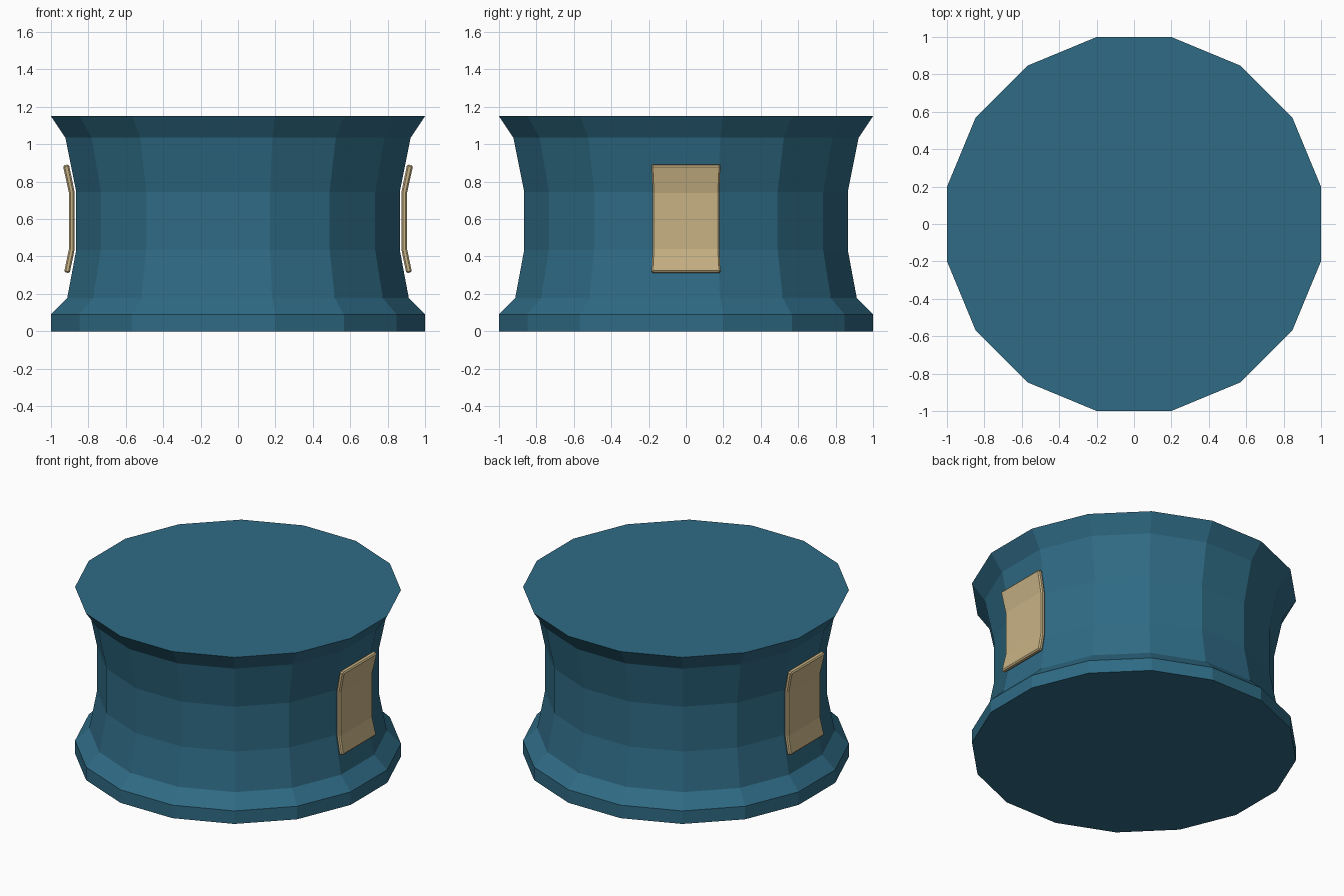
import bpy, bmesh, math

if "Cube" in bpy.data.objects:
    bpy.data.objects.remove(bpy.data.objects["Cube"])

def material(name, rgb):
    m = bpy.data.materials.new(name)
    m.diffuse_color = (*rgb, 1)
    m.use_nodes = True
    m.node_tree.nodes["Principled BSDF"].inputs["Base Color"].default_value = m.diffuse_color
    return m

def finish(bm, name, mat):
    bmesh.ops.recalc_face_normals(bm, faces=bm.faces)
    me = bpy.data.meshes.new(name)
    bm.to_mesh(me)
    bm.free()
    me.materials.append(mat)
    ob = bpy.data.objects.new(name, me)
    bpy.context.collection.objects.link(ob)
    return ob

def bridge(bm, rings):
    """Skin a stack of vertex rings and cap both ends."""
    n = len(rings[0])
    for a, b in zip(rings, rings[1:]):
        for i in range(n):
            j = (i + 1) % n
            bm.faces.new((a[i], a[j], b[j], b[i]))
    bm.faces.new(rings[0])
    bm.faces.new(rings[-1])

teal = material("teal", (0.028, 0.146, 0.232))
tan = material("tan", (0.58, 0.45, 0.235))

# Waisted drum: 16 sides, (flat-to-flat radius, height)
SIDES = 16
profile = [(1.0, 0), (1.0, 0.09), (0.913, 0.178), (0.865, 0.435),
           (0.865, 0.745), (0.923, 1.035), (1.0, 1.15)]
bm = bmesh.new()
rings = []
for r, z in profile:
    R = r / math.cos(math.pi / SIDES)
    angles = [2 * math.pi * (i + 0.5) / SIDES for i in range(SIDES)]
    rings.append([bm.verts.new((R * math.cos(a), R * math.sin(a), z)) for a in angles])
bridge(bm, rings)
finish(bm, "drum_body", teal)

# Bent side plates: (inner x, inner z, outer x, outer z, half width)
sections = [(0.900, 0.310, 0.930, 0.316, 0.185), (0.874, 0.435, 0.904, 0.440, 0.178),
            (0.874, 0.745, 0.904, 0.740, 0.178), (0.904, 0.893, 0.936, 0.886, 0.185)]
for side, name in ((1, "right_plate"), (-1, "left_plate")):
    bm = bmesh.new()
    rings = [[bm.verts.new((side * x, y, z)) for x, y, z in
              ((xi, -w, zi), (xo, -w, zo), (xo, w, zo), (xi, w, zi))]
             for xi, zi, xo, zo, w in sections]
    bridge(bm, rings)
    plate = finish(bm, name, tan)
    bev = plate.modifiers.new("chamfer", 'BEVEL')
    bev.width = 0.008
    bev.segments = 1
    bev.limit_method = 'ANGLE'
    bev.angle_limit = math.radians(40)
